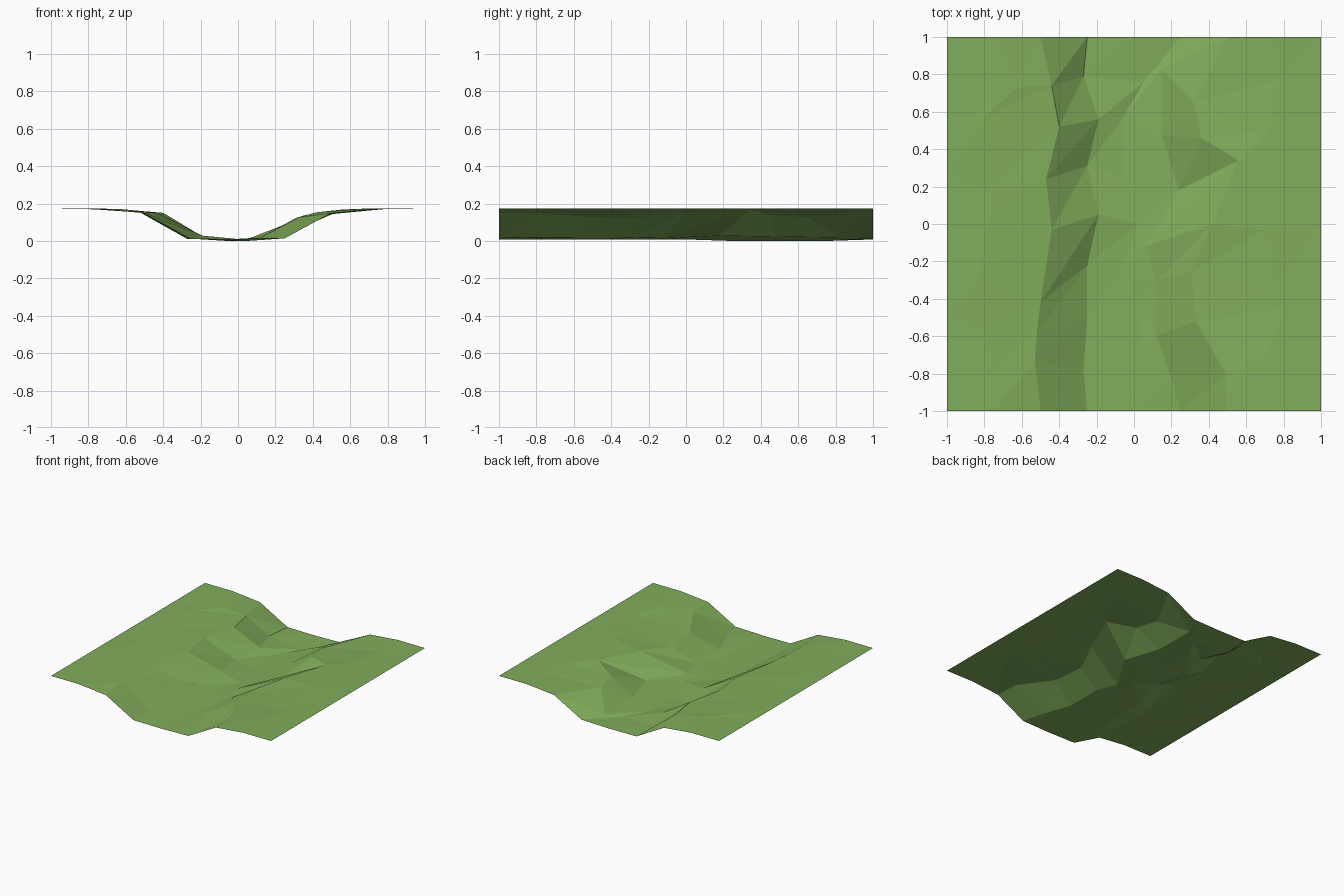
import bpy
import bmesh
import random

default_cube = bpy.data.objects.get("Cube")
if default_cube:
    bpy.data.objects.remove(default_cube, do_unlink=True)

random.seed(4)
SIDES = 8
STEP = 2 / SIDES
PLATEAU = 0.175

# Valley cross-section: height of each grid column, from right bank to left bank
section = [PLATEAU, PLATEAU, 0.15, 0.012, 0.01, 0.016, 0.152, PLATEAU, PLATEAU]

# Irregular lines of the banks: (x, y, z) from front to back
banks = {
    # upper rim and foot of the right bank
    2: [(-.53, -.73, .158), (-.52, -.58, .155), (-.5, -.42, .152), (-.44, -.03, .155),
        (-.47, .24, .158), (-.4, .52, .152), (-.44, .74, .155)],
    3: [(-.27, -.78, .012), (-.25, -.5, .012), (-.25, -.22, .014), (-.19, .05, .03),
        (-.25, .31, .014), (-.19, .56, .026), (-.27, .79, .014)],
    # foot and upper rim of the left bank
    5: [(.2, -.82, .02), (.12, -.6, .02), (.12, -.3, .02), (.06, -.12, .016),
        (.24, .18, .03), (.15, .47, .025), (.15, .83, .02)],
    6: [(.49, -.8, .15), (.33, -.52, .13), (.31, -.25, .125), (.42, 0, .155),
        (.56, .34, .17), (.36, .46, .14), (.32, .65, .128)],
}
# Single shifted points on the plateaus
shifted = {(1, 7): (-.63, .73), (1, 6): (-.81, .56), (1, 3): (-.83, -.27),
           (7, 7): (.77, .77), (7, 3): (.77, -.35)}


def ground_point(col, row):
    """Place one terrain point: straight at the border, irregular inside."""
    x, y, z = col * STEP - 1, row * STEP - 1, section[col]
    if col in (0, SIDES) or row in (0, SIDES):
        return x, y, z
    if col in banks:
        return banks[col][row - 1]
    x += random.uniform(-0.07, 0.07)
    y += random.uniform(-0.08, 0.08)
    x, y = shifted.get((col, row), (x, y))
    if col == SIDES // 2:
        # the valley floor dips slightly towards the back
        z = 0.002 if row in (5, 6, 7) else 0.01
    else:
        z += random.uniform(-0.005, 0.003)
    return x, y, z


# Terrain sheet built from diagonal triangles
bm = bmesh.new()
grid = [[bm.verts.new(ground_point(col, row)) for row in range(SIDES + 1)]
        for col in range(SIDES + 1)]
for col in range(SIDES):
    for row in range(SIDES):
        near_right, near_left = grid[col][row], grid[col + 1][row]
        far_right, far_left = grid[col][row + 1], grid[col + 1][row + 1]
        bm.faces.new((near_right, near_left, far_left))
        bm.faces.new((near_right, far_left, far_right))

# Rest the lowest point on the ground plane
lowest = min(vert.co.z for vert in bm.verts)
for vert in bm.verts:
    vert.co.z -= lowest
bm.normal_update()

mesh = bpy.data.meshes.new("valley_ground")
bm.to_mesh(mesh)
bm.free()
ground = bpy.data.objects.new("valley_ground", mesh)
bpy.context.collection.objects.link(ground)

# Grass colour
grass = bpy.data.materials.new("grass_green")
grass.use_nodes = True
grass_color = (0.22, 0.42, 0.105, 1)
grass.diffuse_color = grass_color
shader = next(n for n in grass.node_tree.nodes if n.type == "BSDF_PRINCIPLED")
shader.inputs["Base Color"].default_value = grass_color
mesh.materials.append(grass)
